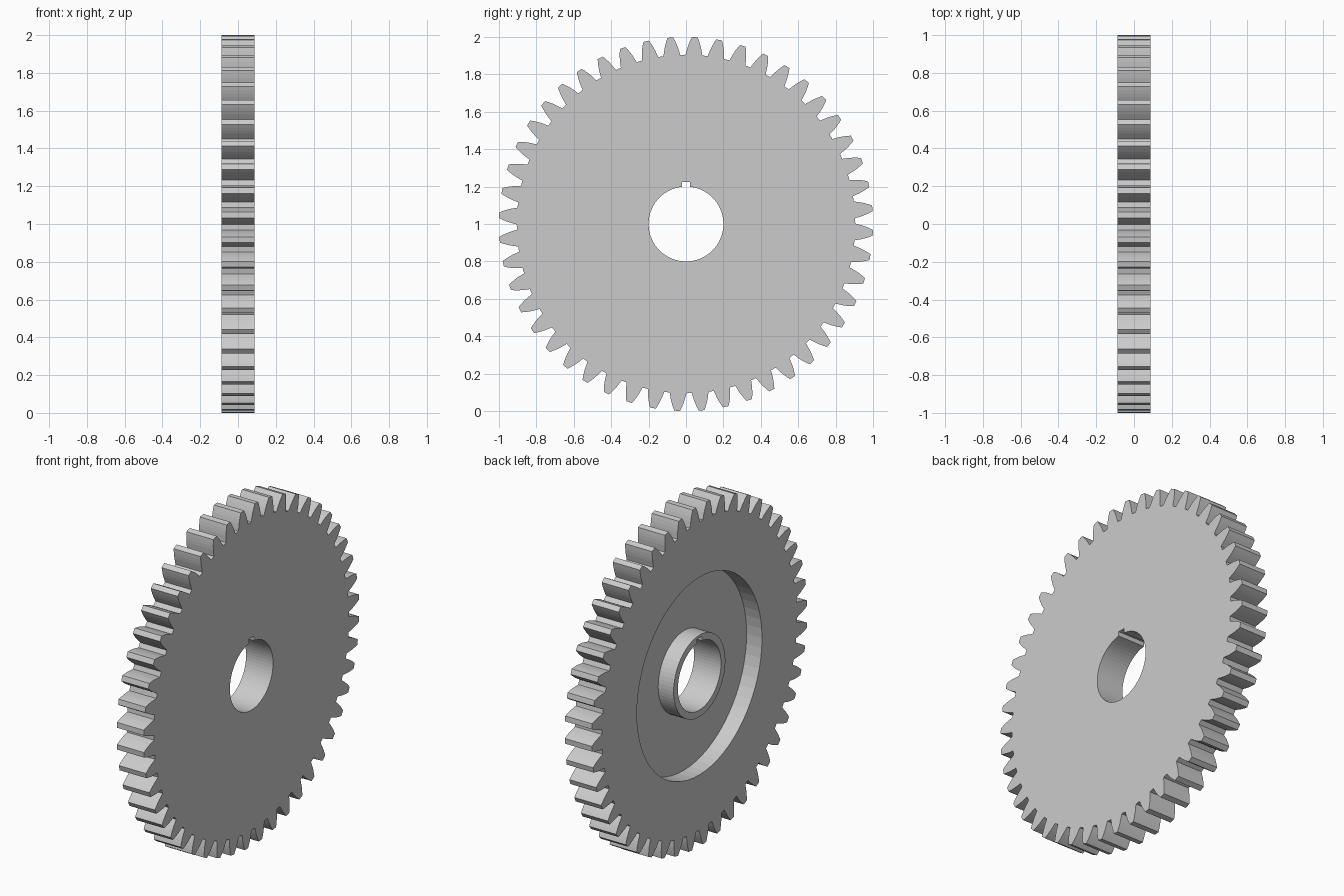
import bpy, bmesh
from math import sin, cos, tan, pi, radians, acos, asin

if "Cube" in bpy.data.objects:
    bpy.data.objects.remove(bpy.data.objects["Cube"])

TEETH, MODULE = 48, 0.04
X0, X1, FLOOR = -0.0875, 0.0875, 0.0125    # back face, front face, recess floor
BORE, HUB, RECESS = 0.2, 0.24, 0.58
KEY_W, KEY_TOP = 0.022, 0.225


def polar(r, t):
    # angle measured clockwise from the top, seen from +x
    return (r * sin(t), r * cos(t))


def circle(r, n=64):
    return [polar(r, 2 * pi * i / n) for i in range(n)]


def gear_outline():
    pitch = TEETH * MODULE / 2
    base, root, tip = pitch * cos(radians(20)), 0.905, 1.0
    inv = lambda a: tan(a) - a
    half_base = pi / (2 * TEETH) + inv(radians(20))
    flank = [(root, half_base + 0.002)]
    for i in range(1, 6):
        r = root + (tip - root) * i / 5
        flank.append((r, half_base - inv(acos(min(1, base / r)))))
    pts = []
    for k in range(TEETH):
        c = radians(2.7) + 2 * pi * k / TEETH
        pts += [polar(r, c - h) for r, h in flank]
        pts += [polar(r, c + h) for r, h in reversed(flank)]
    return pts


def keyed_bore():
    a = asin(KEY_W / BORE)
    n = 64
    arc = [polar(BORE, a + (2 * pi - 2 * a) * i / n) for i in range(n + 1)]
    return arc + [(-KEY_W, KEY_TOP), (KEY_W, KEY_TOP)]


bm = bmesh.new()


def ring(pts, x):
    vs = [bm.verts.new((x, y, z + 1)) for y, z in pts]
    es = [bm.edges.new((vs[i - 1], vs[i])) for i in range(len(vs))]
    return vs, es


def wall(a, b):
    a, b = a[0], b[0]
    for i in range(len(a)):
        bm.faces.new((a[i - 1], a[i], b[i], b[i - 1]))


def cap(outer, inner):
    bmesh.ops.triangle_fill(bm, use_beauty=True, edges=outer[1] + inner[1])


# loops
gear, bore = gear_outline(), keyed_bore()
gear_f, gear_b = ring(gear, X1), ring(gear, X0)
bore_f, bore_b = ring(bore, X1), ring(bore, X0)
rec_b, rec_f = ring(circle(RECESS), X0), ring(circle(RECESS), FLOOR)
hub_b, hub_f = ring(circle(HUB), X0), ring(circle(HUB), FLOOR)

# flat faces: front, back rim, recess floor, hub end
cap(gear_f, bore_f)
cap(gear_b, rec_b)
cap(rec_f, hub_f)
cap(hub_b, bore_b)

# walls: teeth, bore with keyway, recess, hub
wall(gear_f, gear_b)
wall(bore_f, bore_b)
wall(rec_f, rec_b)
wall(hub_f, hub_b)

bmesh.ops.recalc_face_normals(bm, faces=bm.faces[:])
mesh = bpy.data.meshes.new("spur_gear")
bm.to_mesh(mesh)
bm.free()
bpy.context.collection.objects.link(bpy.data.objects.new("spur_gear", mesh))
